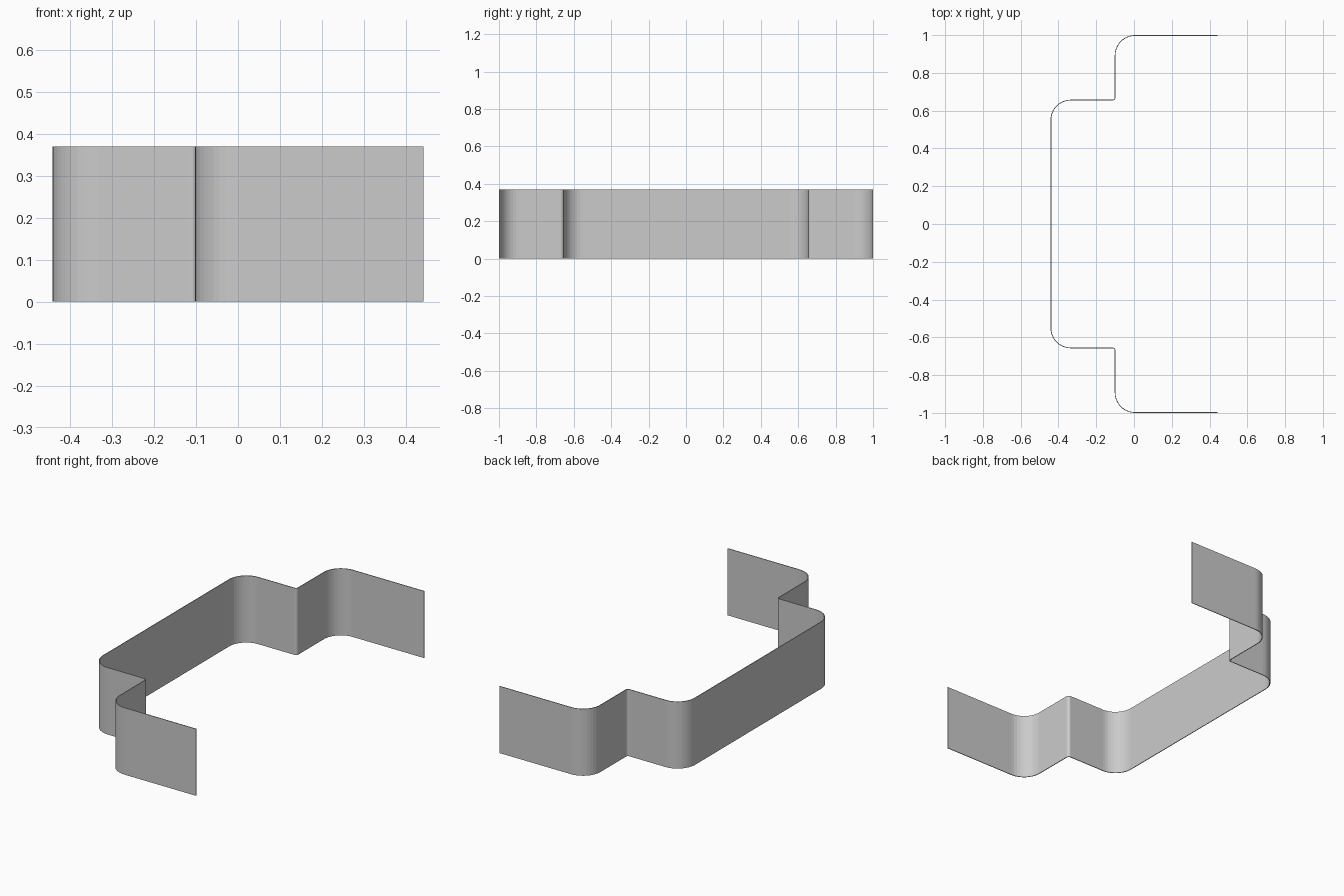
import bpy, bmesh
from math import sin, cos, pi
from mathutils import Vector

if "Cube" in bpy.data.objects:
    bpy.data.objects.remove(bpy.data.objects["Cube"])

HEIGHT = 0.37
THICK = 0.004
H = THICK / 2


def fillet(prev, corner, nxt, radius, steps):
    """Round a right-angled corner of the profile."""
    c = Vector(corner)
    a = (Vector(prev) - c).normalized() * radius
    b = (Vector(nxt) - c).normalized() * radius
    centre = c + a + b
    return [centre - b * cos(t) - a * sin(t)
            for t in (pi / 2 * i / steps for i in range(steps + 1))]


# Half profile of the strip, from the free end to the middle of the back
corners = [(0.442, 1 - H), (-0.102 + H, 1 - H), (-0.102 + H, 0.656),
           (-0.442 + H, 0.656), (-0.442 + H, 0)]
radii = [(0.105, 10), (0.014, 5), (0.105, 10)]
half = [Vector(corners[0])]
for i, (r, n) in enumerate(radii, 1):
    half += fillet(corners[i - 1], corners[i], corners[i + 1], r, n)

# Mirror across y = 0 to get the whole path
path = half + [Vector((p.x, -p.y)) for p in reversed(half)]

# Extrude the path upwards into a bent strip
bm = bmesh.new()
low = [bm.verts.new((p.x, p.y, 0)) for p in path]
high = [bm.verts.new((p.x, p.y, HEIGHT)) for p in path]
for i in range(len(path) - 1):
    bm.faces.new((low[i], low[i + 1], high[i + 1], high[i]))
mesh = bpy.data.meshes.new("stepped_wall")
bm.to_mesh(mesh)
bm.free()
wall = bpy.data.objects.new("stepped_wall", mesh)
bpy.context.collection.objects.link(wall)

# Thin sheet thickness
solid = wall.modifiers.new("thickness", "SOLIDIFY")
solid.thickness = THICK
solid.offset = 0
solid.use_even_offset = True
